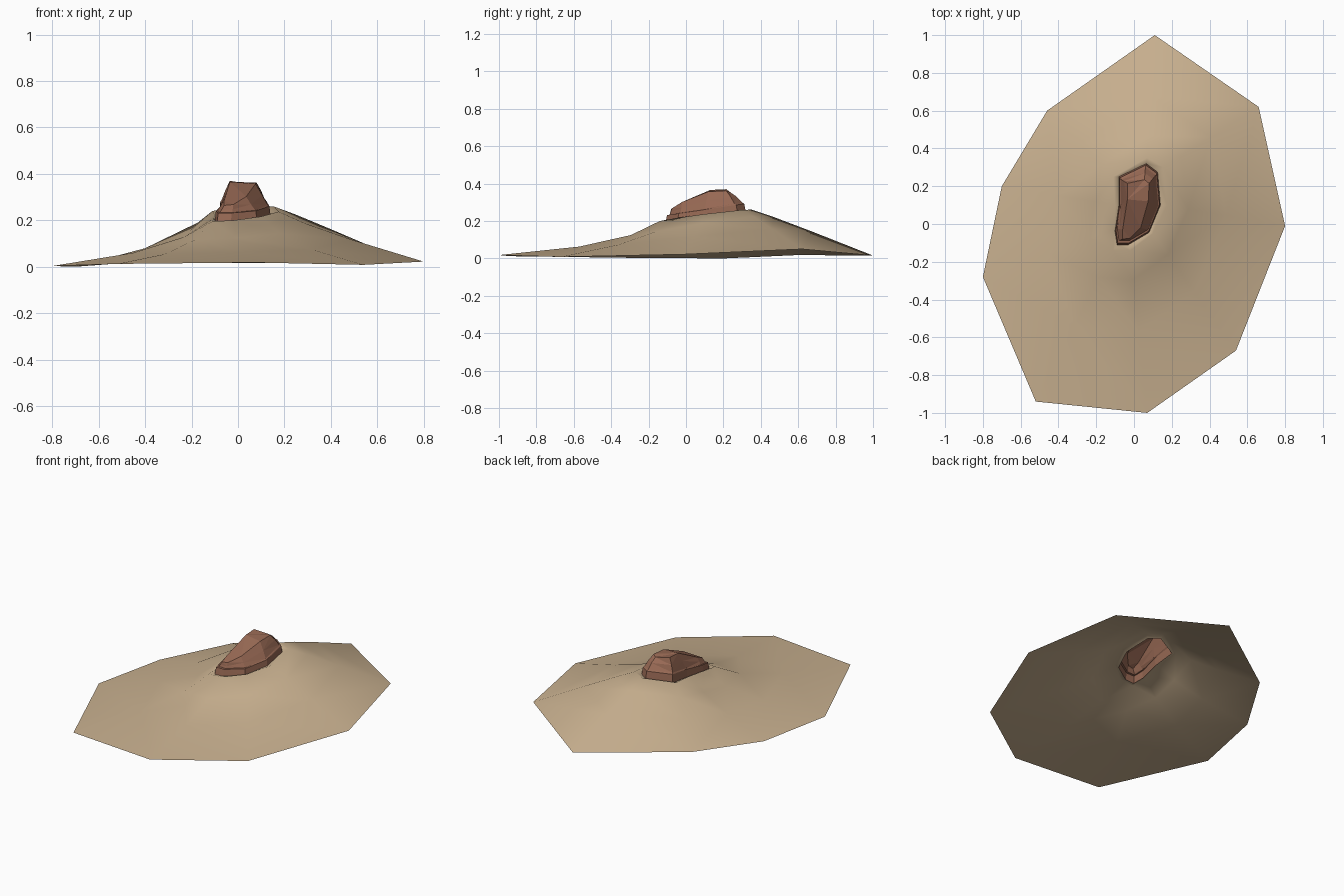
import bpy, bmesh, math
from mathutils import Vector

if "Cube" in bpy.data.objects:
    bpy.data.objects.remove(bpy.data.objects["Cube"])


def material(name, col):
    m = bpy.data.materials.new(name)
    m.diffuse_color = (*col, 1)
    m.use_nodes = True
    m.node_tree.nodes["Principled BSDF"].inputs["Base Color"].default_value = m.diffuse_color
    return m


def loft(name, rings, mat, cap=False):
    """Skin equal-length rings (listed clockwise from above, bottom ring first)."""
    bm = bmesh.new()
    vs = [[bm.verts.new(p) for p in r] for r in rings]
    n = len(rings[0])
    for a, b in zip(vs, vs[1:]):
        for i in range(n):
            j = (i + 1) % n
            bm.faces.new((a[j], a[i], b[i], b[j]))
    if cap:
        bm.faces.new(vs[-1][::-1])
    # split bent quads so the facets stay planar
    bmesh.ops.triangulate(bm, faces=bm.faces[:])
    me = bpy.data.meshes.new(name)
    bm.to_mesh(me)
    bm.free()
    me.materials.append(mat)
    ob = bpy.data.objects.new(name, me)
    bpy.context.collection.objects.link(ob)
    return ob


sand = material("sand", (0.578, 0.434, 0.275))
stone = material("red brown stone", (0.31, 0.14, 0.088))

# Outlines, clockwise from the back
rim = [(0.11, 1.0, 0.015), (0.66, 0.62, 0.05), (0.80, -0.01, 0.022),
       (0.54, -0.67, 0.008), (0.07, -1.0, 0.018), (-0.52, -0.94, 0.012),
       (-0.80, -0.28, 0.003), (-0.70, 0.20, 0.0), (-0.46, 0.60, 0.018)]
lip = [(0.07, 0.35), (0.155, 0.30), (0.175, 0.10), (0.10, -0.05), (-0.02, -0.14),
       (-0.11, -0.14), (-0.105, -0.03), (-0.10, 0.10), (-0.11, 0.25)]
foot = [(0.065, 0.32), (0.125, 0.275), (0.14, 0.10), (0.08, -0.045), (-0.03, -0.11),
        (-0.09, -0.11), (-0.10, -0.04), (-0.08, 0.10), (-0.08, 0.25)]


def ground(x, y, lift=0.0):
    return Vector((x, y, 0.217 + 0.115 * y + 0.05 * x + lift))


# Mound: concave towards front and left, fuller towards back and right
lip3 = [ground(x, y) for x, y in lip]
rim3 = [Vector(p) for p in rim]


def slope(t, low, gain):
    ring = []
    for a, b in zip(lip3, rim3):
        s = 0.5 + 0.5 * math.cos(math.atan2(b.y, b.x) - math.radians(65))
        p = a.lerp(b, t)
        p.z = b.z + (a.z - b.z) * (low + gain * s)
        ring.append(p)
    return ring


inner = [ground(x, y, -0.012) for x, y in foot]
mound = loft("sand_mound", [rim3, slope(0.5, 0.23, 0.30), slope(0.18, 0.57, 0.28),
                            lip3, inner], sand)
for p in mound.data.polygons:
    p.use_smooth = True


# Rock: tilted strata, each stepped in slightly from the one below
def stratum(k, base, tilt, cx=0.02, cy=0.11):
    return [(cx + (x - cx) * k, cy + (y - cy) * k, base + tilt * y) for x, y in foot]


crown = [(0.055, 0.235, 0.355), (0.08, 0.215, 0.362), (0.075, 0.12, 0.357),
         (0.035, -0.02, 0.302), (-0.02, -0.075, 0.268), (-0.06, -0.08, 0.264),
         (-0.06, -0.03, 0.285), (-0.035, 0.13, 0.366), (-0.035, 0.215, 0.37)]
# ledge drop: crown blends down to the lower strata
shoulder = [Vector(a).lerp(Vector(b), 0.45) for a, b in zip(stratum(0.90, 0.25, 0.19), crown)]
loft("rock", [inner, stratum(0.96, 0.247, 0.14), stratum(0.90, 0.25, 0.155),
              shoulder, crown], stone, cap=True)
